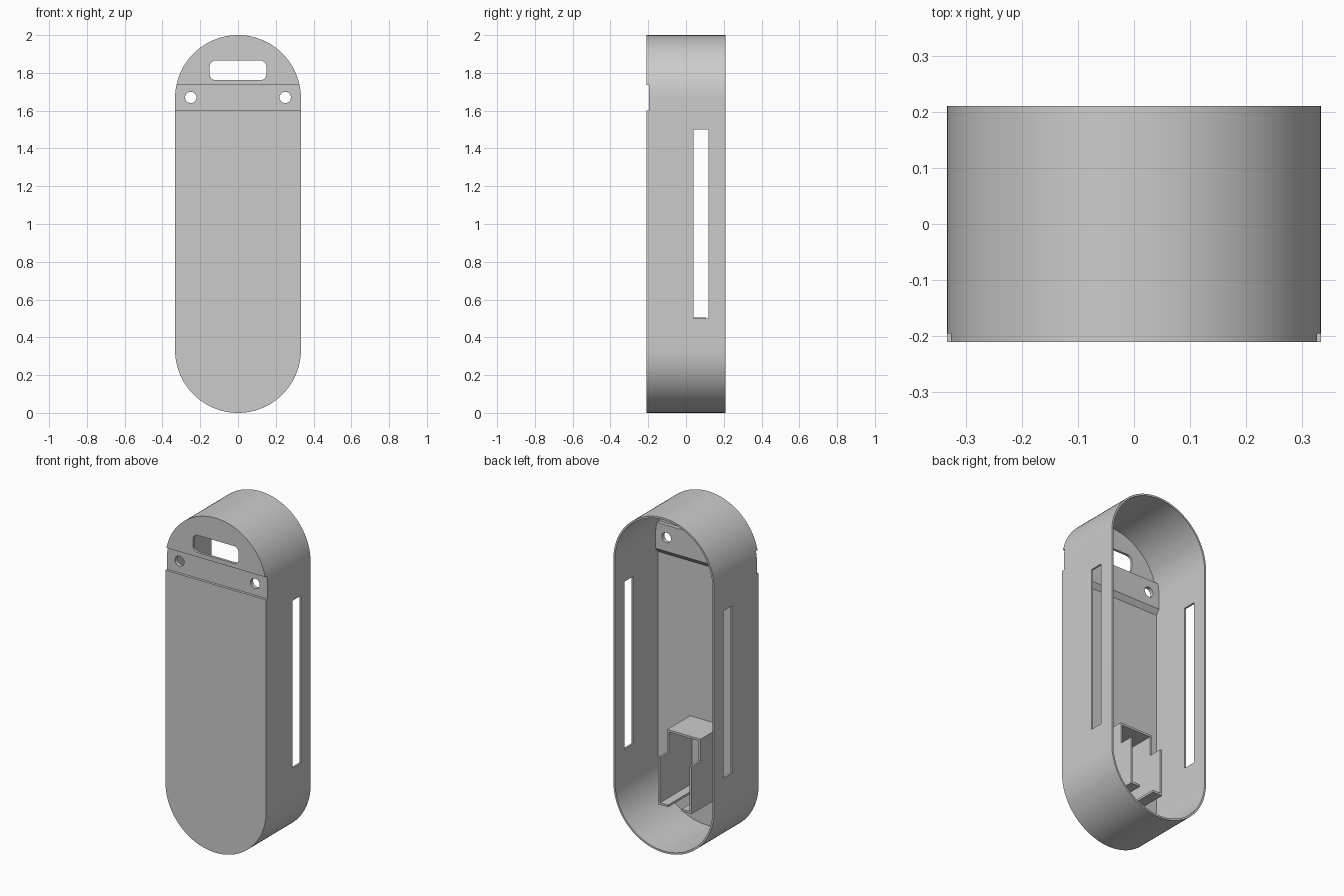
import bpy, bmesh, math
from mathutils import Vector

default = bpy.data.objects.get("Cube")
if default:
    bpy.data.objects.remove(default, do_unlink=True)

grey = bpy.data.materials.new("plain_grey")
grey.use_nodes = True
GREY = (0.6, 0.6, 0.6, 1)
grey.diffuse_color = GREY
grey.node_tree.nodes["Principled BSDF"].inputs["Base Color"].default_value = GREY

R, LOW, HIGH = 0.333, 0.333, 1.667     # end radius and arc centres
FRONT, BACK, WALL = -0.21, 0.21, 0.011
PLATE_IN = -0.195


def prism(name, points, axis, start, end):
    """Extrude a profile: (x, z) points along y, or (y, z) points along x."""
    place = (lambda p: Vector((p[0], start, p[1]))) if axis == "y" else \
            (lambda p: Vector((start, p[0], p[1])))
    step = Vector((0, end - start, 0)) if axis == "y" else Vector((end - start, 0, 0))
    bm = bmesh.new()
    face = bm.faces.new([bm.verts.new(place(p)) for p in points])
    out = bmesh.ops.extrude_face_region(bm, geom=[face])
    bmesh.ops.translate(bm, vec=step, verts=[v for v in out["geom"] if isinstance(v, bmesh.types.BMVert)])
    bmesh.ops.recalc_face_normals(bm, faces=bm.faces)
    mesh = bpy.data.meshes.new(name)
    bm.to_mesh(mesh)
    bm.free()
    mesh.materials.append(grey)
    obj = bpy.data.objects.new(name, mesh)
    bpy.context.collection.objects.link(obj)
    return obj


def arc(cx, cz, r, a0, a1, n):
    return [(cx + r * math.cos(math.radians(a0 + (a1 - a0) * i / n)),
             cz + r * math.sin(math.radians(a0 + (a1 - a0) * i / n))) for i in range(n + 1)]


def stadium(r):
    return arc(0, HIGH, r, 0, 180, 48) + arc(0, LOW, r, 180, 360, 48)


def rect(a0, a1, b0, b1):
    return [(a0, b0), (a1, b0), (a1, b1), (a0, b1)]


def cut(obj, cutter):
    """Subtract the cutter and discard it."""
    mod = obj.modifiers.new("cut", "BOOLEAN")
    mod.operation, mod.solver, mod.object = "DIFFERENCE", "EXACT", cutter
    bpy.context.view_layer.update()
    graph = bpy.context.evaluated_depsgraph_get()
    mesh = bpy.data.meshes.new_from_object(obj.evaluated_get(graph))
    obj.modifiers.clear()
    obj.data = mesh
    bpy.data.objects.remove(cutter, do_unlink=True)


# Cavity, with a chamfered bar left standing behind the front groove
cavity = prism("cavity", stadium(R - WALL), "y", PLATE_IN, 0.3)
bar = [(-0.25, 1.56), (PLATE_IN, 1.56), (-0.172, 1.588), (-0.172, 1.745), (-0.25, 1.745)]
cut(cavity, prism("bar", bar, "x", -0.5, 0.5))

# Hollow case open at the back
case = prism("case", stadium(R), "y", FRONT, BACK)
cut(case, cavity)

# Groove across the front
cut(case, prism("groove", rect(-0.3, PLATE_IN, 1.6, 1.735), "x", -0.5, 0.5))

# Rounded handle slot
c = 0.03
slot = []
for cx, cz, a in ((0.15 - c, 1.865 - c, 0), (c - 0.15, 1.865 - c, 90),
                  (c - 0.15, 1.762 + c, 180), (0.15 - c, 1.762 + c, 270)):
    slot += arc(cx, cz, c, a, a + 90, 8)
cut(case, prism("handle_slot", slot, "y", -0.3, -0.1))

# Screw holes and long side slots
for side in (-1, 1):
    hole = arc(side * 0.25, 1.67, 0.03, 0, 348.75, 31)
    cut(case, prism("screw_hole", hole, "y", -0.3, -0.1))
    cut(case, prism("side_slot", rect(0.04, 0.12, 0.5, 1.5), "x", side * 0.25, side * 0.4))

# Stepped holder inside, open at the back, with a slit in its floor
outline = [(-0.2, 0.22), (0.105, 0.22), (0.105, 0.505), (0.02, 0.505), (0.02, 0.635), (-0.2, 0.635)]
holder = prism("holder", outline, "x", -0.11, 0.11)
cut(holder, prism("holder_cavity", rect(-0.097, 0.097, 0.233, 0.622), "y", PLATE_IN, 0.3))
cut(holder, prism("floor_slit", rect(-0.045, 0.045, 0.1, 0.3), "y", -0.13, 0.3))

# Smooth curves, crisp edges
for obj in (case, holder):
    bpy.ops.object.select_all(action="DESELECT")
    obj.select_set(True)
    bpy.context.view_layer.objects.active = obj
    bpy.ops.object.shade_smooth_by_angle(angle=math.radians(30))
